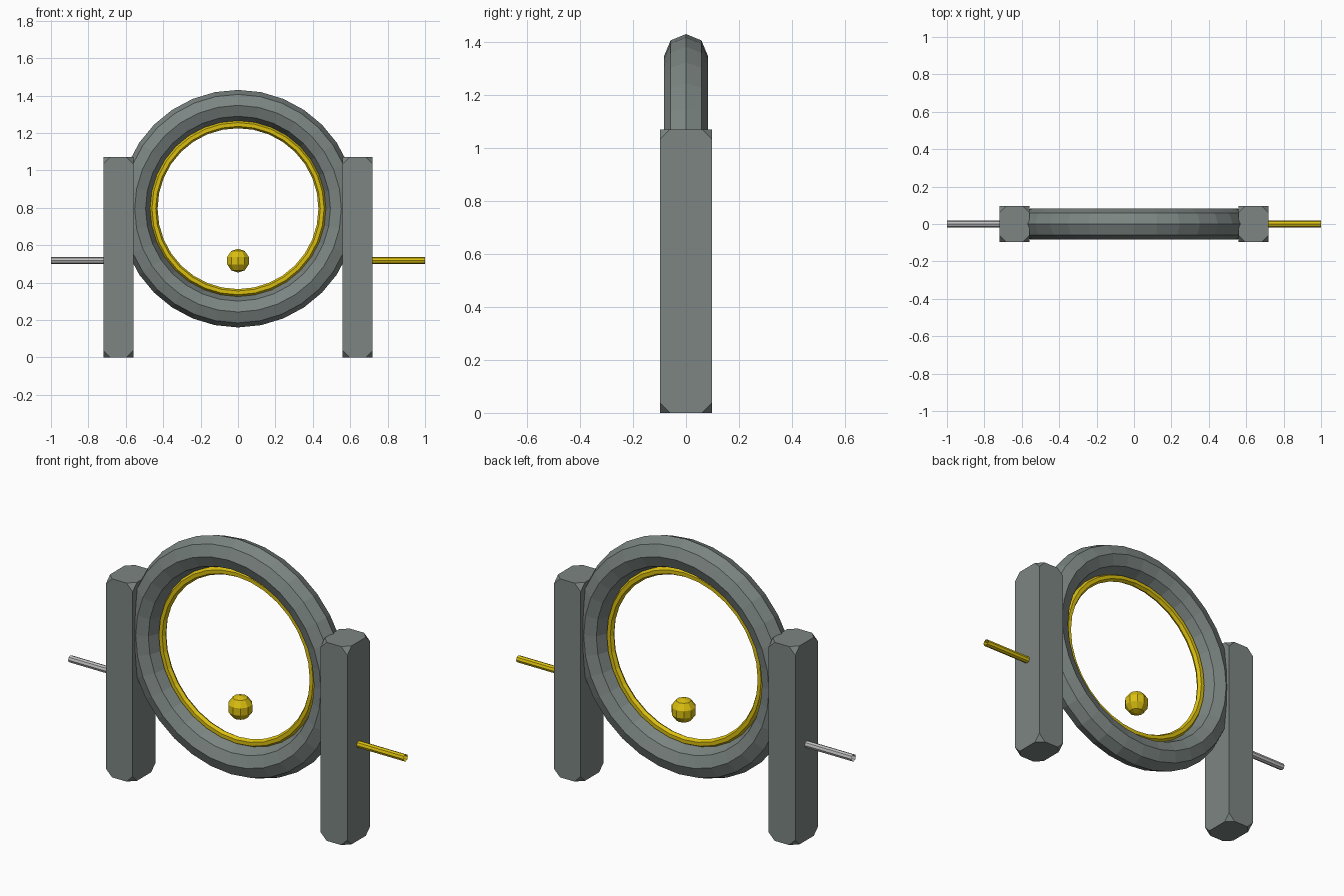
import bpy
import bmesh
from math import pi

cube = bpy.data.objects.get("Cube")
if cube:
    bpy.data.objects.remove(cube, do_unlink=True)


def material(name, rgb):
    mat = bpy.data.materials.new(name)
    mat.use_nodes = True
    mat.diffuse_color = (*rgb, 1)
    mat.node_tree.nodes["Principled BSDF"].inputs["Base Color"].default_value = (*rgb, 1)
    return mat


stone = material("grey_stone", (0.20, 0.235, 0.225))
gold = material("gold", (0.70, 0.52, 0.005))
silver = material("silver", (0.52, 0.52, 0.52))


def finish(name, mat):
    obj = bpy.context.object
    obj.name = name
    obj.data.materials.append(mat)
    return obj


def ring(name, major, minor, sides, mat):
    bpy.ops.mesh.primitive_torus_add(
        major_radius=major, minor_radius=minor, major_segments=32,
        minor_segments=sides, location=(0, 0, 0.795), rotation=(pi / 2, 0, 0))
    finish(name, mat)


def pillar(name, side):
    # Tall block with its eight corners clipped off
    bpy.ops.mesh.primitive_cube_add(size=1, location=(side * 0.64, 0, 0.535))
    obj = finish(name, stone)
    bm = bmesh.new()
    bm.from_mesh(obj.data)
    bmesh.ops.scale(bm, vec=(0.16, 0.195, 1.07), verts=bm.verts)
    bmesh.ops.bevel(bm, geom=bm.verts[:], offset=0.037, segments=1, affect='VERTICES')
    bm.to_mesh(obj.data)
    bm.free()


def rod(name, side, mat):
    # Open-ended tube
    bpy.ops.mesh.primitive_cylinder_add(
        vertices=8, radius=0.0185, depth=0.28, end_fill_type='NOTHING',
        location=(side * 0.86, 0, 0.517), rotation=(0, pi / 2, 0))
    finish(name, mat)


# Ring frame with its inner trim
ring("outer_ring", 0.5525, 0.0825, 8, stone)
ring("inner_trim", 0.45, 0.02, 6, gold)

# Supports and side rods
pillar("left_pillar", 1)
pillar("right_pillar", -1)
rod("left_rod", 1, gold)
rod("right_rod", -1, silver)

# Floating ball
bpy.ops.mesh.primitive_uv_sphere_add(
    segments=10, ring_count=5, radius=0.064, location=(0, 0.02, 0.517))
finish("ball", gold)
